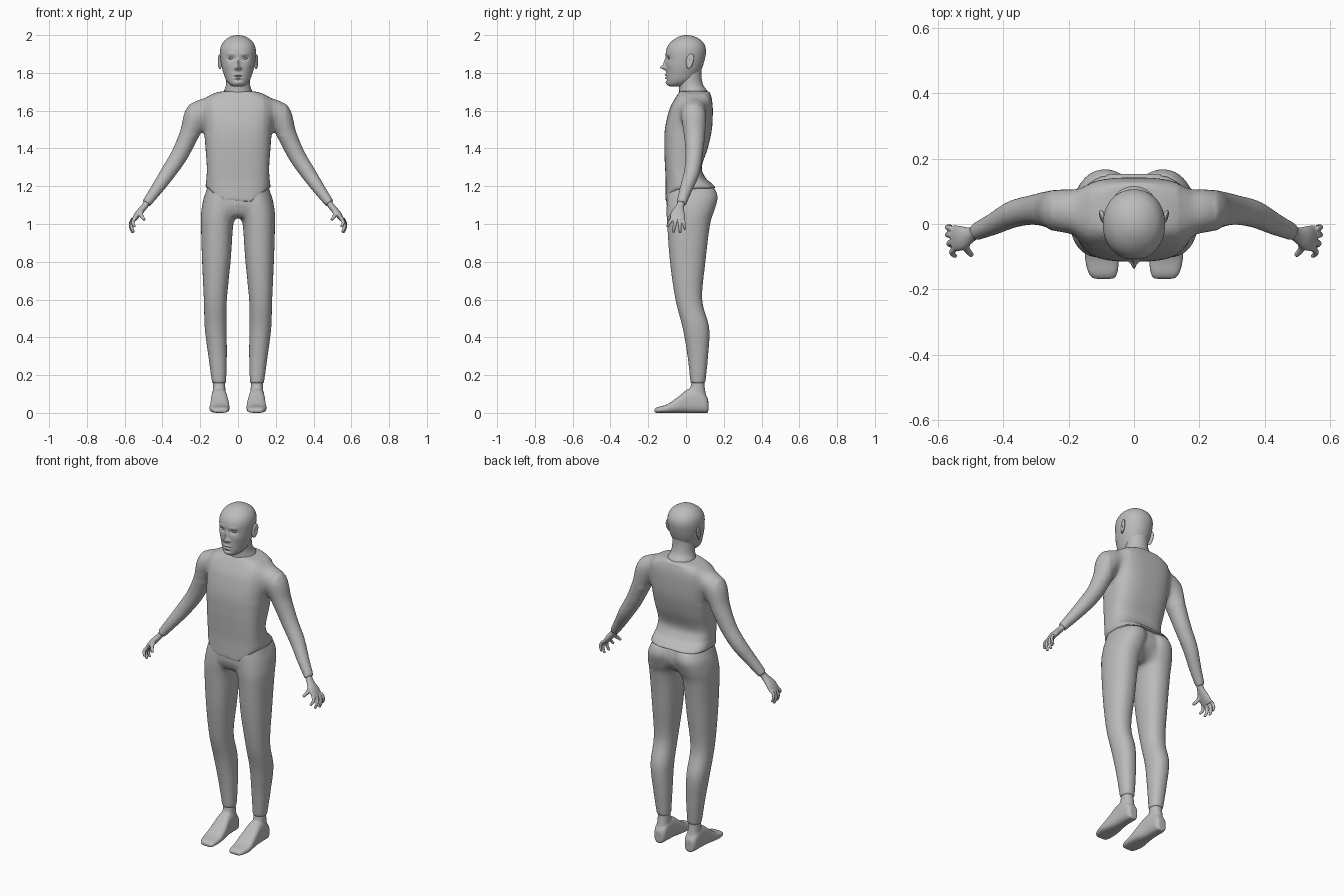
import bpy, bmesh
from math import cos, sin, pi, exp, copysign
from mathutils import Vector

if "Cube" in bpy.data.objects:
    bpy.data.objects.remove(bpy.data.objects["Cube"])

grey = bpy.data.materials.new("plain_grey")
grey.use_nodes = True
grey.diffuse_color = (0.5, 0.5, 0.5, 1)
grey.node_tree.nodes["Principled BSDF"].inputs["Base Color"].default_value = grey.diffuse_color


def spline(rows, steps):
    """Smooth interpolation through rows of numbers."""
    out = []
    for i in range(len(rows) - 1):
        a, b, c, d = (rows[max(0, min(len(rows) - 1, i + k))] for k in (-1, 0, 1, 2))
        for s in range(steps):
            t = s / steps
            out.append([q + 0.5 * t * (r - p + t * (2 * p - 5 * q + 4 * r - w + t * (3 * (q - r) + w - p)))
                        for p, q, r, w in zip(a, b, c, d)])
    return out + [list(rows[-1])]


def skin(bm, rings, sides, power):
    """Closed tube over rings of (centre, half axis u, half axis v)."""
    loops = []
    for c, u, v in rings:
        loop = []
        for k in range(sides):
            a = 2 * pi * k / sides
            f, g = (copysign(abs(w) ** (2 / power), w) for w in (cos(a), sin(a)))
            loop.append(bm.verts.new(c + u * f + v * g))
        loops.append(loop)
    for lo, hi in zip(loops, loops[1:]):
        for k in range(sides):
            j = (k + 1) % sides
            bm.faces.new((lo[k], lo[j], hi[j], hi[k]))
    bm.faces.new(loops[0])
    bm.faces.new(loops[-1])


def upright(bm, rows, side=1, sides=48, power=2.2, steps=6):
    """Rows: height, centre x, half width, front y, back y."""
    skin(bm, [(Vector((side * cx, (f + b) / 2, z)), Vector((w, 0, 0)), Vector((0, (b - f) / 2, 0)))
              for z, cx, w, f, b in spline(rows, steps)], sides, power)


def limb(bm, rows, side=1, sides=20, steps=5):
    """Rows: x, y, z, thickness, breadth along y."""
    pts = spline(rows, steps)
    ctr = [Vector((side * p[0], p[1], p[2])) for p in pts]
    rings = []
    for i, p in enumerate(pts):
        t = ctr[min(i + 1, len(ctr) - 1)] - ctr[max(i - 1, 0)]
        u = t.cross(Vector((0, 1, 0))).normalized()
        rings.append((ctr[i], u * p[3], u.cross(t).normalized() * p[4]))
    skin(bm, rings, sides, 2)


def finish(name, bm, voxel=0, relax=0, soft=None):
    """Make the object; optionally fuse its pieces and soften chosen regions."""
    bmesh.ops.recalc_face_normals(bm, faces=bm.faces)
    me = bpy.data.meshes.new(name)
    bm.to_mesh(me)
    bm.free()
    ob = bpy.data.objects.new(name, me)
    bpy.context.collection.objects.link(ob)
    if voxel:
        mod = ob.modifiers.new("fuse", "REMESH")
        mod.mode, mod.voxel_size = "VOXEL", voxel
        me = bpy.data.meshes.new_from_object(ob.evaluated_get(bpy.context.evaluated_depsgraph_get()))
        ob.modifiers.clear()
        ob.data = me
        me.name = name
        bm = bmesh.new()
        bm.from_mesh(me)
        groups = [(bm.verts[:], relax)]
        if soft:
            groups.append(([v for v in bm.verts if soft(v.co)], 30))
        for verts, count in groups:
            for _ in range(count):
                bmesh.ops.smooth_vert(bm, verts=verts, factor=0.5, use_axis_x=True, use_axis_y=True, use_axis_z=True)
        bm.to_mesh(me)
        bm.free()
    me.materials.clear()
    me.materials.append(grey)
    bpy.ops.object.select_all(action="DESELECT")
    ob.select_set(True)
    bpy.context.view_layer.objects.active = ob
    bpy.ops.object.shade_smooth_by_angle(angle=0.9)
    return ob


# Shirt: squarish trunk with a stepped hem, fused with both sleeves
bm = bmesh.new()
upright(bm, [(1.115, 0, .172, -.109, .16), (1.17, 0, .171, -.108, .14), (1.24, 0, .167, -.108, .105),
             (1.3, 0, .165, -.111, .083), (1.4, 0, .172, -.115, .115), (1.5, 0, .18, -.112, .137),
             (1.6, 0, .19, -.09, .142), (1.655, 0, .185, -.064, .138), (1.687, 0, .14, -.044, .13),
             (1.703, 0, .085, -.036, .125)], sides=72, power=2.9)
for v in bm.verts:
    if v.co.z < 1.24:
        rise = min(1, max(0, (abs(v.co.x) - .08) / .08)) if v.co.y < 0 else 1
        v.co.z = 1.24 - (1.24 - v.co.z) / .125 * (.125 - .075 * rise)
for s in (1, -1):
    limb(bm, [(.14, .04, 1.615, .05, .06), (.21, .04, 1.585, .068, .07), (.258, .045, 1.475, .052, .057),
              (.31, .043, 1.365, .046, .046), (.37, .03, 1.272, .041, .042), (.43, 0, 1.185, .033, .034),
              (.486, -.025, 1.108, .025, .027)], s)
finish("shirt", bm, .008, 3, lambda c: .14 < abs(c.x) < .25 and 1.47 < c.z < 1.69)

# Trousers: hips fused with two legs
bm = bmesh.new()
upright(bm, [(1.2, 0, .16, -.1, .135), (1.14, 0, .178, -.103, .15), (1.08, 0, .175, -.1, .135),
             (1.035, 0, .12, -.075, .09)], power=2.6)
for s in (1, -1):
    upright(bm, [(1.19, .078, .08, -.095, .152), (1.14, .088, .093, -.1, .168), (1.07, .1, .094, -.103, .15),
                 (1, .11, .086, -.1, .128), (.8, .114, .076, -.085, .103), (.6, .12, .061, -.056, .086),
                 (.45, .118, .058, -.018, .123), (.3, .108, .049, .008, .117), (.155, .1, .037, .024, .102)], s)
finish("trousers", bm, .008, 3, lambda c: abs(c.x) < .05 and c.z < 1.1)

for s, side in ((1, "left"), (-1, "right")):
    # Foot: wedge swept from toe to heel, with an ankle
    bm = bmesh.new()
    rows = [(-.168, .092, .032, .02), (-.15, .095, .045, .031), (-.1, .098, .053, .045), (-.045, .097, .05, .083),
            (.01, .099, .043, .125), (.06, .1, .04, .13), (.1, .1, .036, .1), (.118, .1, .024, .07)]
    skin(bm, [(Vector((s * cx, y, h / 2)), Vector((w, 0, 0)), Vector((0, 0, h / 2)))
              for y, cx, w, h in spline(rows, 5)], 32, 2.8)
    upright(bm, [(.19, .1, .031, .032, .095), (.13, .1, .033, .022, .1), (.06, .1, .037, -.01, .114)], s)
    finish(side + "_foot", bm, .005, 4)

    # Hand: flat palm, four fingers and a thumb
    bm = bmesh.new()
    limb(bm, [(.472, -.02, 1.13, .017, .019), (.495, -.032, 1.093, .017, .022), (.528, -.043, 1.055, .017, .038),
              (.552, -.043, 1.022, .012, .04)], s)
    for base, tip, r in (((.545, -.073, 1.03), (.545, -.1, .985), .0095), ((.553, -.054, 1.025), (.552, -.067, .956), .01),
                         ((.557, -.034, 1.025), (.557, -.031, .951), .0095), ((.557, -.014, 1.03), (.56, -.006, .968), .0085),
                         ((.507, -.05, 1.075), (.495, -.097, 1.022), .011)):
        mid = [(a + b) / 2 + d for a, b, d in zip(base, tip, (.012, 0, 0))]
        limb(bm, [(*base, r, r), (*mid, r, r), (*tip, r * .7, r * .7)], s, 12)
    finish(side + "_hand", bm, .0035, 3)

    # Ear: flattened, tilted shell with a hollow
    bm = bmesh.new()
    bmesh.ops.create_uvsphere(bm, u_segments=24, v_segments=16, radius=1)
    for v in bm.verts:
        x, y, z = v.co
        dent = .55 * exp(-(y * y + z * z) * 4) if x > 0 else 0
        v.co = (s * (.096 + .011 * (x - dent) + .006 * y), .02 + .02 * y * (1 + .25 * z) + .006 * z, 1.86 + .04 * z)
    finish(side + "_ear", bm)

    # Eye
    bm = bmesh.new()
    bmesh.ops.create_uvsphere(bm, u_segments=20, v_segments=12, radius=1)
    for v in bm.verts:
        v.co = (s * .036 + .015 * v.co.x, -.083 + .012 * v.co.y, 1.877 + .007 * v.co.z)
    finish(side + "_eye", bm)

# Neck
bm = bmesh.new()
upright(bm, [(1.66, 0, .09, -.04, .125), (1.7, 0, .076, -.036, .116), (1.735, 0, .064, -.038, .092),
             (1.78, 0, .062, -.04, .082), (1.84, 0, .062, -.04, .082)], power=2)
finish("neck", bm)

# Head: egg shape, with the face pressed in and out by soft bumps
bm = bmesh.new()
upright(bm, [(1.727, 0, .022, -.084, -.03), (1.738, 0, .044, -.1, .01), (1.76, 0, .062, -.104, .045),
             (1.79, 0, .074, -.105, .068), (1.83, 0, .086, -.106, .087), (1.875, 0, .093, -.107, .1),
             (1.915, 0, .095, -.106, .106), (1.945, 0, .089, -.095, .1), (1.97, 0, .073, -.073, .083),
             (1.988, 0, .048, -.046, .056), (1.997, 0, .024, -.022, .03), (2, 0, .003, -.003, .004)],
        sides=128, power=2.1, steps=8)
bumps = ((0, 1.828, .011, .011, -.027), (0, 1.85, .008, .022, -.013), (.015, 1.824, .007, .007, -.009),
         (.036, 1.877, .019, .011, .011), (.036, 1.9, .022, .008, -.003), (0, 1.789, .019, .005, -.009),
         (0, 1.773, .016, .005, -.008), (0, 1.781, .02, .0025, .006), (0, 1.748, .018, .01, -.005),
         (0, 1.761, .02, .005, .005), (.055, 1.84, .018, .018, -.003))
for v in bm.verts:
    if v.co.y < -.03:
        v.co.y += sum(d * exp(-((abs(v.co.x) - x) / rx) ** 2 - ((v.co.z - z) / rz) ** 2) for x, z, rx, rz, d in bumps)
finish("head", bm)
